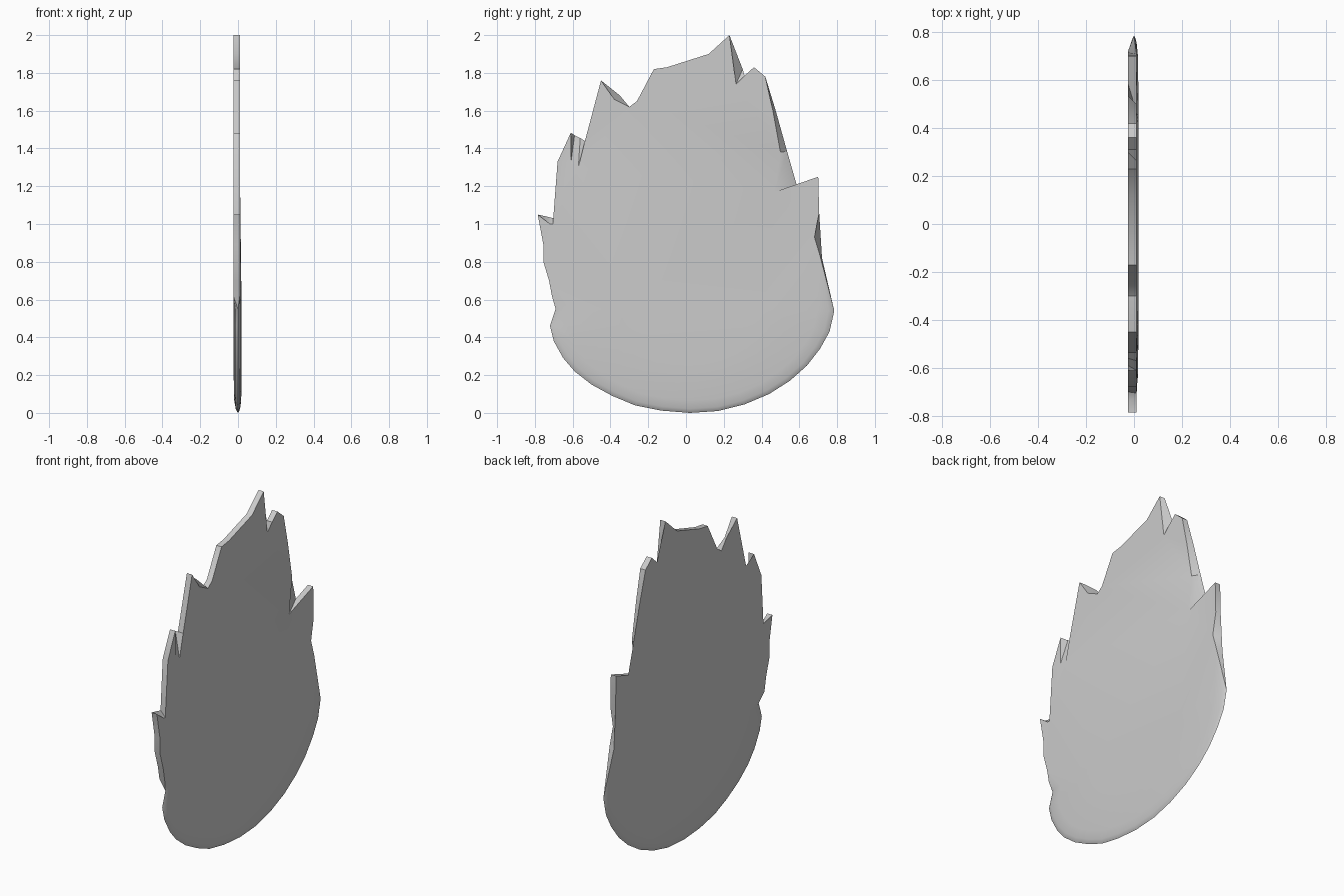
import bpy, bmesh

# Rounded lower rim, (y, z), from the left end round to the right end
rim = [(-0.69, 0.55), (-0.72, 0.46), (-0.70, 0.38), (-0.65, 0.29), (-0.59, 0.22), (-0.50, 0.15),
       (-0.39, 0.09), (-0.27, 0.04), (-0.13, 0.012), (0.02, 0.0), (0.17, 0.01), (0.31, 0.045),
       (0.44, 0.10), (0.55, 0.17), (0.64, 0.25), (0.71, 0.34), (0.76, 0.43), (0.785, 0.54)]

# Splintered upper edge, right to left: (y, z) or (y, z, far y, far z) where the break slants
jag = [(0.71, 0.83, 0.72, 0.82), (0.68, 0.93, 0.715, 0.90), (0.705, 1.06), (0.70, 1.25),
       (0.47, 1.17, 0.585, 1.21), (0.50, 1.38, 0.535, 1.385), (0.46, 1.60, 0.475, 1.60),
       (0.42, 1.78), (0.36, 1.83), (0.31, 1.785), (0.265, 1.74, 0.30, 1.82), (0.23, 2.0),
       (0.12, 1.90), (-0.10, 1.83), (-0.17, 1.82), (-0.26, 1.65), (-0.30, 1.62),
       (-0.38, 1.66, -0.35, 1.68), (-0.45, 1.76), (-0.535, 1.44), (-0.57, 1.30, -0.56, 1.455),
       (-0.61, 1.32, -0.59, 1.47), (-0.61, 1.483), (-0.68, 1.33), (-0.705, 1.0, -0.70, 1.03),
       (-0.72, 1.0, -0.74, 1.04), (-0.785, 1.05), (-0.755, 0.89), (-0.755, 0.80),
       (-0.725, 0.70), (-0.71, 0.62)]

# Lens section of the lower part: (scale toward centre, near x, far x)
rings = [(0.985, 0.006, -0.006), (0.96, 0.011, -0.012), (0.88, 0.017, -0.020), (0.5, 0.019, -0.025)]
CY, CZ = 0.04, 0.55

bm = bmesh.new()
edge = [bm.verts.new((0, y, z)) for y, z in rim]
walls = []
for side in (0, 1):
    # Rounded lower face
    prev, left, right = edge, [edge[0]], [edge[-1]]
    for ring in rings:
        s, x = ring[0], ring[1 + side]
        cur = [bm.verts.new((x, CY + (y - CY) * s, CZ + (z - CZ) * s)) for y, z in rim]
        for i in range(len(rim) - 1):
            bm.faces.new((prev[i], prev[i + 1], cur[i + 1], cur[i]))
        left.append(cur[0])
        right.append(cur[-1])
        prev = cur
    bm.faces.new(prev)
    # Flat upper face
    x = (0.010, -0.025)[side]
    top = [bm.verts.new((x, *(p[-2:] if side else p[:2]))) for p in jag]
    bm.faces.new(left + right[::-1] + top)
    walls.append([edge[-1]] + top + [edge[0]])

# Broken edge joining both faces
a, b = walls
for i in range(len(a) - 1):
    quad = list(dict.fromkeys((a[i], a[i + 1], b[i + 1], b[i])))
    bm.faces.new(quad)

bmesh.ops.recalc_face_normals(bm, faces=bm.faces)
bmesh.ops.triangulate(bm, faces=[f for f in bm.faces if len(f.verts) > 4])
mesh = bpy.data.meshes.new("broken_shard")
bm.to_mesh(mesh)
bm.free()
shard = bpy.data.objects.new("broken_shard", mesh)
bpy.context.collection.objects.link(shard)
bpy.context.view_layer.objects.active = shard
shard.select_set(True)
bpy.ops.object.shade_smooth_by_angle(angle=0.5)
